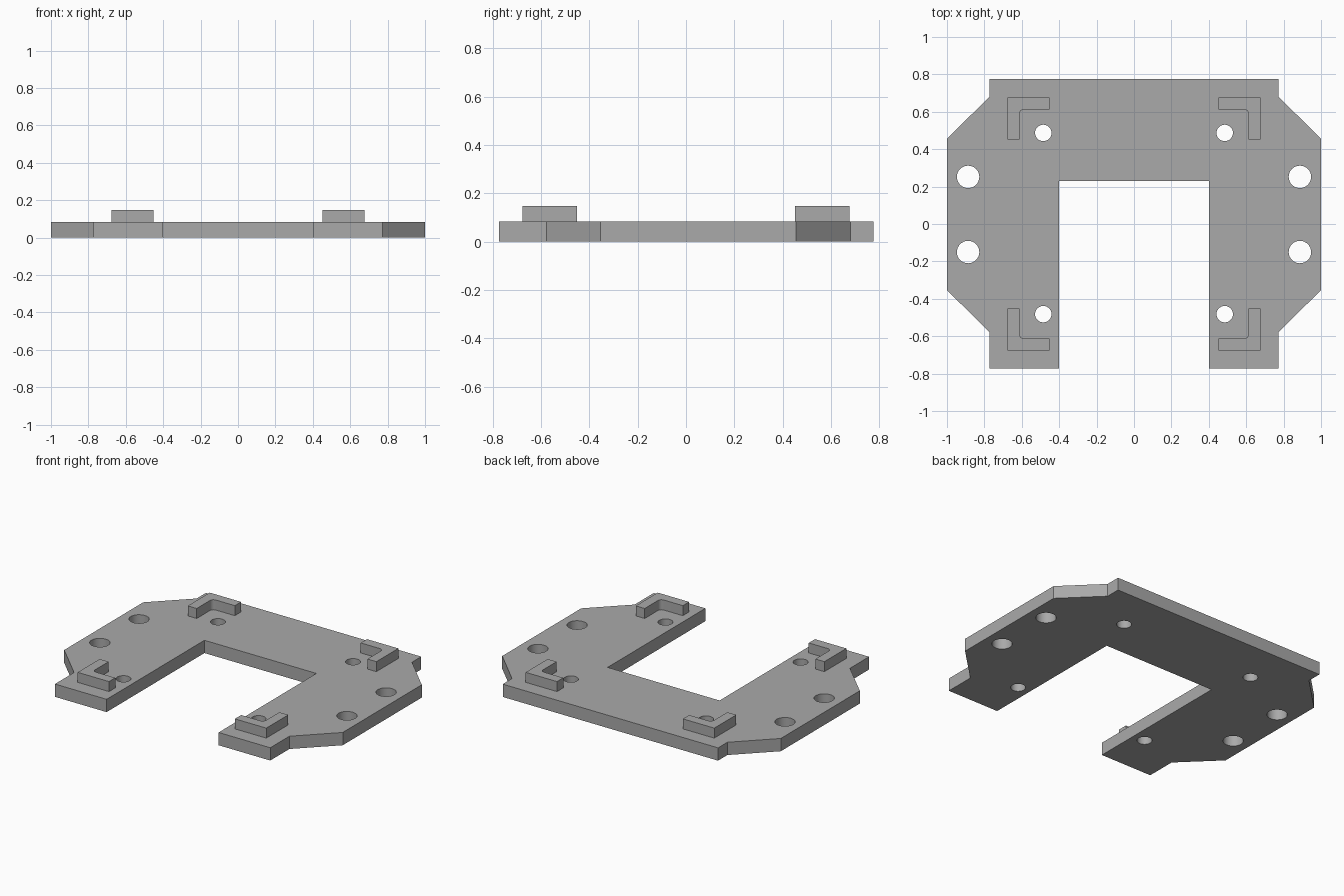
import bpy
import bmesh
from math import cos, sin, pi, radians

cube = bpy.data.objects.get("Cube")
if cube:
    bpy.data.objects.remove(cube, do_unlink=True)

PLATE_TOP = 0.083
BRACKET_TOP = 0.148

grey = bpy.data.materials.new("neutral_grey")
grey.use_nodes = True
colour = (0.4, 0.4, 0.4, 1)
grey.diffuse_color = colour
grey.node_tree.nodes["Principled BSDF"].inputs["Base Color"].default_value = colour


def arc(x, y, r, start=0, end=2 * pi, steps=32):
    return [(x + r * cos(start + (end - start) * i / steps),
             y + r * sin(start + (end - start) * i / steps)) for i in range(steps + 1)]


def slab(name, loops, bottom, top):
    """Fill 2D loops (outline first, then holes) and extrude between two heights."""
    curve = bpy.data.curves.new(name, "CURVE")
    curve.dimensions = "2D"
    curve.fill_mode = "BOTH"
    curve.extrude = (top - bottom) / 2
    for loop in loops:
        spline = curve.splines.new("POLY")
        spline.points.add(len(loop) - 1)
        for point, (x, y) in zip(spline.points, loop):
            point.co = (x, y, 0, 1)
        spline.use_cyclic_u = True
    obj = bpy.data.objects.new(name, curve)
    bpy.context.collection.objects.link(obj)
    bpy.ops.object.select_all(action="DESELECT")
    obj.select_set(True)
    bpy.context.view_layer.objects.active = obj
    bpy.ops.object.convert(target="MESH")
    obj = bpy.context.object
    obj.name = name

    # Weld the caps to the walls and set the part at its height
    bm = bmesh.new()
    bm.from_mesh(obj.data)
    bmesh.ops.translate(bm, verts=bm.verts, vec=(0, 0, (top + bottom) / 2))
    bmesh.ops.remove_doubles(bm, verts=bm.verts, dist=0.0001)
    bmesh.ops.recalc_face_normals(bm, faces=bm.faces)
    bm.to_mesh(obj.data)
    bm.free()
    obj.data.materials.clear()
    obj.data.materials.append(grey)
    bpy.ops.object.shade_smooth_by_angle(angle=radians(30))
    return obj


# U-shaped base plate, with mounting holes down both sides
half = [(0.402, 0.23), (0.402, -0.773), (0.773, -0.773), (0.773, -0.577),
        (1, -0.354), (1, 0.456), (0.773, 0.68), (0.773, 0.775)]
outline = half + [(-x, y) for x, y in reversed(half)]
holes = []
for side in (-1, 1):
    for y in (0.252, -0.15):
        holes.append(arc(side * 0.887, y, 0.06)[:-1])
    for y in (0.487, -0.482):
        holes.append(arc(side * 0.485, y, 0.044)[:-1])
slab("base_plate", [outline] + holes, 0, PLATE_TOP)

# Four L-shaped corner brackets, with a filleted inner corner
OUT, END, IN, FILLET = 0.677, 0.452, 0.613, 0.025
c = IN - FILLET
ell = [(OUT, END), (OUT, OUT), (END, OUT), (END, IN)]
ell += list(reversed(arc(c, c, FILLET, 0, pi / 2, 6))) + [(IN, END)]
for sx, x_name in ((1, "left"), (-1, "right")):
    for sy, y_name in ((-1, "front"), (1, "back")):
        slab(f"{y_name}_{x_name}_bracket", [[(sx * x, sy * y) for x, y in ell]],
             PLATE_TOP, BRACKET_TOP)
